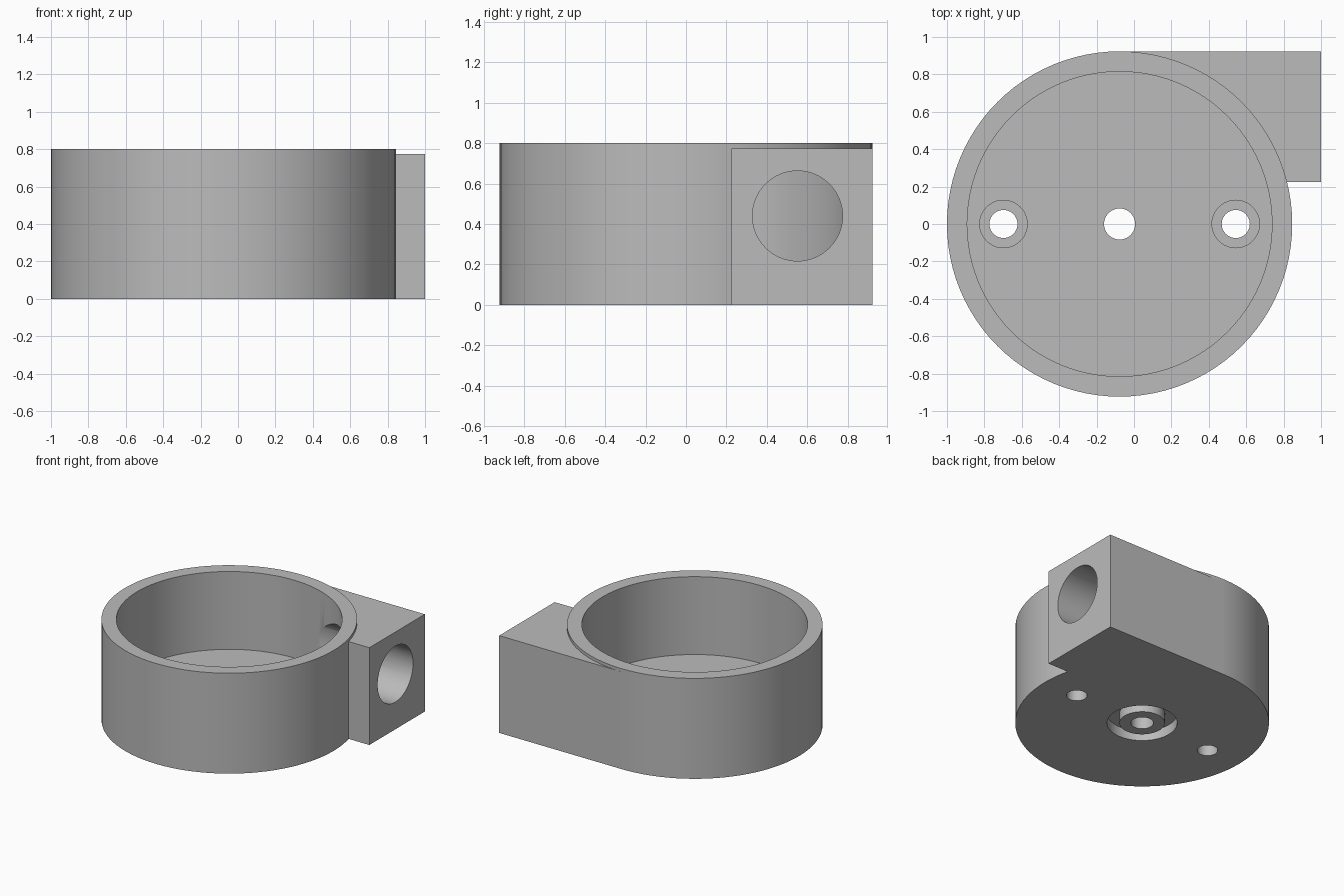
import bpy
import bmesh
import math
from mathutils import Matrix, Vector

if "Cube" in bpy.data.objects:
    bpy.data.objects.remove(bpy.data.objects["Cube"], do_unlink=True)

CX = -0.077          # axis of the round housing
R_OUT, R_IN = 0.923, 0.815
FLOOR, TOP = 0.18, 0.80

grey = bpy.data.materials.new("plain grey")
grey.use_nodes = True
grey.diffuse_color = (0.5, 0.5, 0.5, 1)
grey.node_tree.nodes["Principled BSDF"].inputs["Base Color"].default_value = (0.5, 0.5, 0.5, 1)


def finish(name, bm):
    bmesh.ops.recalc_face_normals(bm, faces=bm.faces)
    mesh = bpy.data.meshes.new(name)
    bm.to_mesh(mesh)
    bm.free()
    mesh.materials.append(grey)
    obj = bpy.data.objects.new(name, mesh)
    bpy.context.collection.objects.link(obj)
    return obj


def lathe(name, profile, matrix, segments):
    """Revolve a closed (radius, height) loop into a ring-shaped solid."""
    bm = bmesh.new()
    rings = []
    for i in range(segments):
        a = 2 * math.pi * i / segments
        rings.append([bm.verts.new(matrix @ Vector((r * math.cos(a), r * math.sin(a), z)))
                      for r, z in profile])
    n = len(profile)
    for i in range(segments):
        p, q = rings[i], rings[(i + 1) % segments]
        for j in range(n):
            k = (j + 1) % n
            bm.faces.new((p[j], q[j], q[k], p[k]))
    return finish(name, bm)


def cylinder(name, radius, depth, matrix, segments=64):
    bm = bmesh.new()
    bmesh.ops.create_cone(bm, cap_ends=True, segments=segments, radius1=radius,
                          radius2=radius, depth=depth, matrix=matrix)
    return finish(name, bm)


def combine(target, tool, operation):
    """Apply a boolean and discard the tool."""
    tool.hide_render = True
    mod = target.modifiers.new("boolean", 'BOOLEAN')
    mod.operation, mod.object, mod.solver = operation, tool, 'EXACT'
    bpy.context.view_layer.objects.active = target
    bpy.ops.object.modifier_apply(modifier=mod.name)
    bpy.data.objects.remove(tool, do_unlink=True)


axis = Matrix.Translation((CX, 0, 0))

# Round housing: centre hole, annular groove underneath, wall and cavity
housing = lathe("housing", [
    (0.083, 0), (0.165, 0), (0.165, 0.08), (0.255, 0.08), (0.255, 0),
    (R_OUT, 0), (R_OUT, TOP), (R_IN, TOP), (R_IN, FLOOR), (0.083, FLOOR),
], axis, 96)

# Side block, tangent to the back of the housing
bm = bmesh.new()
lo, hi = Vector((CX, 0.225, 0)), Vector((1, R_OUT, 0.775))
size = hi - lo
bmesh.ops.create_cube(bm, size=1, matrix=Matrix.Translation((lo + hi) / 2) @ Matrix.Diagonal((*size, 1)))
block = finish("side_block", bm)
combine(block, cylinder("cavity_clearance", 0.87, 3, axis, 96), 'DIFFERENCE')
combine(housing, block, 'UNION')

# Port bored through the block into the cavity
port = Matrix.Translation((0.6, 0.552, 0.44)) @ Matrix.Rotation(math.pi / 2, 4, 'Y')
combine(housing, cylinder("port_cutter", 0.223, 1.1, port), 'DIFFERENCE')

# Pair of counterbored screw holes
for side in (-1, 1):
    x = CX + side * 0.621
    for radius, bottom in ((0.075, -0.2), (0.127, 0.09)):
        top = FLOOR + 0.1
        place = Matrix.Translation((x, 0, (top + bottom) / 2))
        combine(housing, cylinder("screw_cutter", radius, top - bottom, place, 48), 'DIFFERENCE')

bpy.ops.object.select_all(action='DESELECT')
housing.select_set(True)
bpy.context.view_layer.objects.active = housing
bpy.ops.object.shade_smooth_by_angle(angle=math.radians(30))
